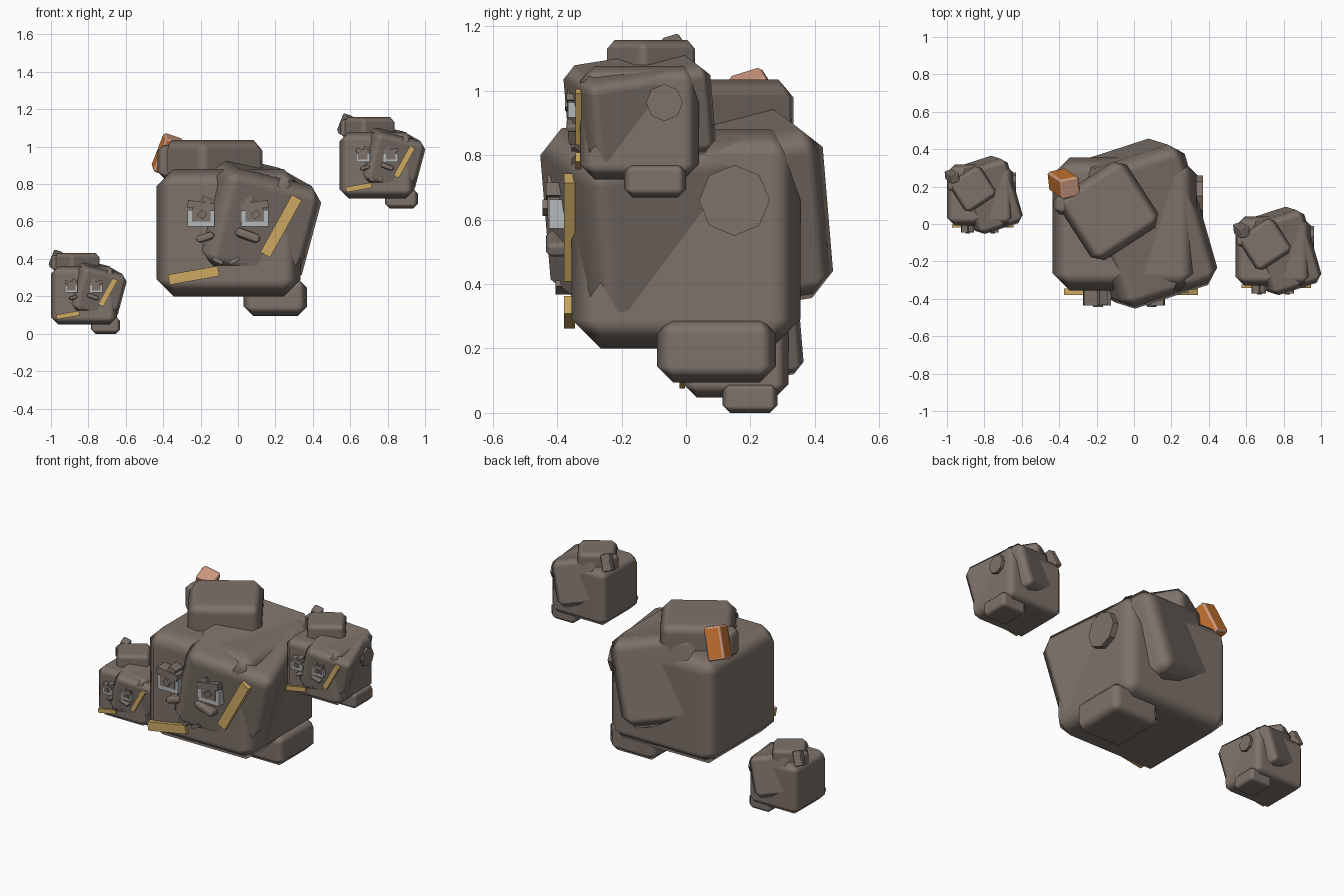
import bpy, bmesh
from math import radians
from mathutils import Vector

if "Cube" in bpy.data.objects:
    bpy.data.objects.remove(bpy.data.objects["Cube"], do_unlink=True)


def material(name, rgb):
    m = bpy.data.materials.new(name)
    m.use_nodes = True
    m.diffuse_color = (*rgb, 1)
    m.node_tree.nodes["Principled BSDF"].inputs["Base Color"].default_value = (*rgb, 1)
    return m


stone = material("stone_brown", (0.207, 0.169, 0.143))
straw = material("straw_yellow", (0.62, 0.40, 0.125))
grey = material("eye_grey", (0.47, 0.49, 0.50))
orange = material("ember_orange", (0.60, 0.18, 0.03))
peach = material("ember_peach", (0.65, 0.34, 0.23))


class Creature:
    """One boulder creature, placed and scaled as a whole."""

    def __init__(self, prefix, scale, offset):
        self.prefix, self.scale, self.offset = prefix, scale, Vector(offset)

    def finish(self, bm, name, loc, rot, bevel, mats):
        mesh = bpy.data.meshes.new(name)
        bm.to_mesh(mesh)
        bm.free()
        obj = bpy.data.objects.new(self.prefix + "_" + name, mesh)
        bpy.context.collection.objects.link(obj)
        for m in mats:
            mesh.materials.append(m)
        obj.location = self.offset + self.scale * Vector(loc)
        obj.rotation_euler = [radians(a) for a in rot]
        obj.scale = [self.scale] * 3
        if bevel:
            mod = obj.modifiers.new("chamfer", "BEVEL")
            mod.width = bevel
            mod.segments = 1
            mod.limit_method = "ANGLE"
            mod.harden_normals = True
            mod.material = len(mats) - 1
            mesh.shade_smooth()
        return obj

    def block(self, name, size, loc, rot=(0, 0, 0), bevel=0.0, mats=(stone,)):
        bm = bmesh.new()
        bmesh.ops.create_cube(bm, size=1)
        bmesh.ops.scale(bm, vec=size, verts=bm.verts)
        # the upward face takes the last material
        for f in bm.faces:
            f.material_index = len(mats) - 1 if f.normal.z > 0.5 else 0
        return self.finish(bm, name, loc, rot, bevel, mats)

    def disc(self, name, radius, depth, loc, rot):
        bm = bmesh.new()
        bmesh.ops.create_cone(bm, cap_ends=True, segments=8, radius1=radius,
                              radius2=radius, depth=depth)
        return self.finish(bm, name, loc, rot, 0, (stone,))

    def build(self, crest_mats):
        # boulders of the body
        self.block("body", (0.77, 0.71, 0.68), (-0.05, 0, 0.54), bevel=0.09)
        self.block("tilted_boulder", (0.57, 0.79, 0.55), (0.042, 0.002, 0.62),
                   (9, 13, 18), 0.075)
        self.block("foot", (0.34, 0.37, 0.20), (0.20, 0.095, 0.195), bevel=0.05)
        self.block("top_stone", (0.43, 0.42, 0.22), (-0.135, 0.07, 0.925),
                   (0, 0, 33), 0.055)
        # ember crest leaning on a stone base
        self.block("crest_base", (0.17, 0.11, 0.18), (-0.345, 0.105, 0.92),
                   bevel=0.035)
        self.block("crest", (0.11, 0.11, 0.20), (-0.375, 0.215, 0.955),
                   (18, 18, 12), 0.012, crest_mats)
        self.disc("side_knob", 0.11, 0.09, (0.325, 0.15, 0.66), (0, 90, 0))

        # straw bars on the face
        self.block("lower_bar", (0.27, 0.035, 0.055), (-0.237, -0.362, 0.312),
                   (0, -10, 0), mats=(straw,))
        self.block("side_bar", (0.35, 0.035, 0.06), (0.23, -0.362, 0.575),
                   (0, -61, 0), mats=(straw,))

        # eyes with brows, lids and pupils
        for side, x, turn in (("right", -0.197, 1), ("left", 0.09, -1)):
            self.block(side + "_eye", (0.145, 0.08, 0.09), (x, -0.385, 0.617),
                       mats=(grey,))
            self.block(side + "_eye_core", (0.10, 0.09, 0.07), (x, -0.385, 0.635))
            self.block(side + "_pupil", (0.04, 0.05, 0.035),
                       (x + 0.005, -0.42, 0.637), (0, 35 * turn, 0))
            self.block(side + "_brow", (0.145, 0.12, 0.04),
                       (x, -0.375, 0.685), (0, 8 * turn, 0))
            self.block(side + "_brow_tip", (0.05, 0.10, 0.03),
                       (x + 0.03 * turn, -0.38, 0.715), (0, 25 * turn, 0))

        # cheeks and small teeth
        self.block("right_cheek", (0.10, 0.09, 0.04), (-0.175, -0.375, 0.515),
                   (0, -18, 0), 0.015)
        self.block("left_cheek", (0.14, 0.08, 0.05), (0.052, -0.395, 0.525),
                   (0, 20, 0), 0.018)
        for i, (x, tilt) in enumerate(((-0.11, 25), (-0.02, -25))):
            self.block("tooth_%d" % (i + 1), (0.06, 0.07, 0.02),
                       (x, -0.37, 0.39), (0, tilt, 0))


Creature("large", 1.0, (0, 0, 0)).build((orange, peach))
Creature("small_low", 0.46, (-0.80, 0.155, -0.044)).build((stone,))
Creature("small_high", 0.52, (0.77, -0.145, 0.62)).build((stone,))
